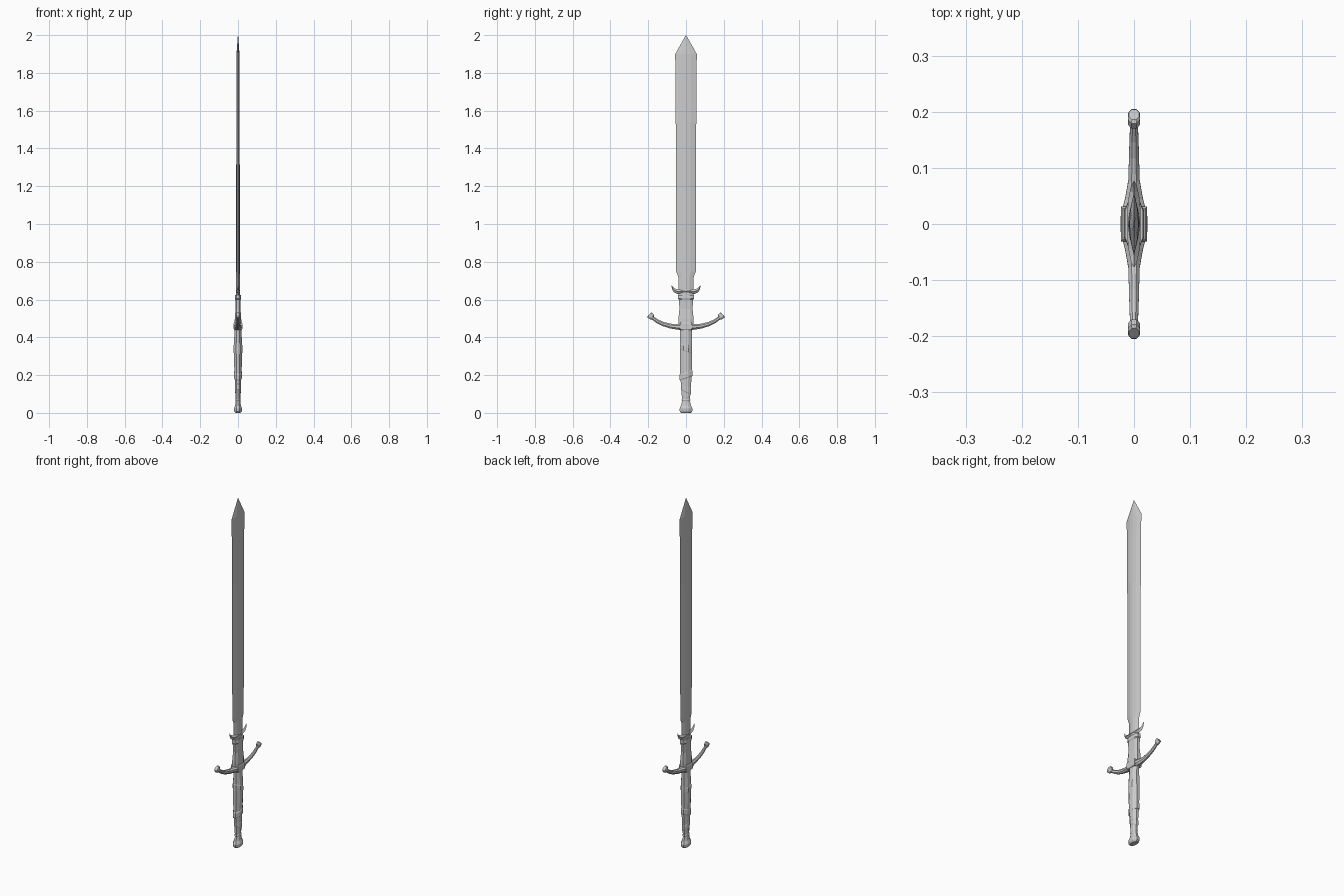
import bpy, bmesh
from math import cos, sin, pi, radians, atan2, degrees

if "Cube" in bpy.data.objects:
    bpy.data.objects.remove(bpy.data.objects["Cube"])

def ngon(n):
    r = 1 / cos(pi / n)
    return [(r * cos(2 * pi * (i + .5) / n), r * sin(2 * pi * (i + .5) / n)) for i in range(n)]

OCT, BOX = ngon(8), ngon(4)
DIAMOND = [(1, 0), (0, 1), (-1, 0), (0, -1)]
BLADE = [(.8, -.45), (1, 0), (.8, .45), (0, 1), (-.8, .45), (-1, 0), (-.8, -.45), (0, -1)]
SOFT_BOX = [(1, -.6), (1, .6), (.55, 1), (-.55, 1), (-1, .6), (-1, -.6), (-.55, -1), (.55, -1)]

def loft(name, section, rings):
    """rings: (y, z, half x, half width, tilt of the section in the yz plane)"""
    bm = bmesh.new()
    prev, n = None, len(section)
    for k, (y, z, hx, hv, a) in enumerate(rings):
        c, s = cos(radians(a)), sin(radians(a))
        cur = [bm.verts.new((u * hx, y + v * hv * c, z + v * hv * s)) for u, v in section]
        if prev:
            for i in range(n):
                bm.faces.new((prev[i], prev[(i + 1) % n], cur[(i + 1) % n], cur[i]))
        if k in (0, len(rings) - 1):
            bm.faces.new(cur)
        prev = cur
    bmesh.ops.recalc_face_normals(bm, faces=bm.faces)
    me = bpy.data.meshes.new(name)
    bm.to_mesh(me)
    bm.free()
    ob = bpy.data.objects.new(name, me)
    bpy.context.collection.objects.link(ob)
    return ob

def upright(name, section, rows, tilt=0):
    return loft(name, section, [(0, z, hx, hy, tilt) for z, hx, hy in rows])

def symmetric_bar(name, section, half):
    """half: (y, z, half x, half width) from the middle outwards, mirrored in y"""
    pts = [(-y, z, hx, hv) for y, z, hx, hv in reversed(half)] + half
    rings = []
    for i, p in enumerate(pts):
        a, b = pts[max(i - 1, 0)], pts[min(i + 1, len(pts) - 1)]
        rings.append((*p, degrees(atan2(b[1] - a[1], b[0] - a[0])) + 90))
    return loft(name, section, rings)

# blade with a stepped-in base and a short point
upright("blade", BLADE, [(.60, .011, .039), (.72, .011, .041), (.75, .010, .052),
                         (1.52, .009, .053), (1.54, .009, .056), (1.90, .008, .057), (2.0, .0008, .0008)])

# upturned hooks above the covered blade base
symmetric_bar("blade_hooks", DIAMOND, [(.02, .642, .012, .014), (.045, .643, .010, .013),
                                       (.060, .648, .007, .010), (.069, .659, .005, .006),
                                       (.076, .674, .001, .001)])

# leather cover on the blade base
upright("blade_base_cover", SOFT_BOX, [(.47, .018, .040), (.50, .017, .040), (.55, .013, .035),
                                       (.60, .014, .037), (.605, .017, .042), (.625, .016, .041)])

# curved crossguard with flared ends
symmetric_bar("crossguard", OCT, [(.025, .455, .021, .017), (.045, .456, .016, .015),
                                  (.078, .459, .010, .013), (.12, .470, .009, .011),
                                  (.15, .484, .008, .010), (.176, .502, .007, .009),
                                  (.182, .508, .011, .017), (.192, .518, .011, .018),
                                  (.195, .521, .009, .013)])
upright("guard_block", BOX, [(.438, .020, .028), (.444, .023, .031), (.472, .023, .031), (.478, .020, .028)])

# grip and its slanted wraps
upright("grip", OCT, [(.05, .012, .020), (.10, .013, .023), (.18, .017, .029), (.22, .019, .031),
                      (.33, .023, .033), (.36, .022, .031), (.44, .018, .031)])
for i, (z, hx, hy, tilt) in enumerate([(.34, .024, .035, -22), (.20, .021, .036, 18), (.125, .016, .029, -25)]):
    upright("grip_wrap_%d" % (i + 1), OCT, [(z - .018, hx - .003, hy - .003), (z - .012, hx, hy),
                                           (z + .012, hx, hy), (z + .018, hx - .003, hy - .003)], tilt)

# flared pommel
upright("pommel", OCT, [(0, .014, .026), (.008, .020, .033), (.022, .022, .034), (.04, .015, .026),
                        (.062, .012, .021), (.068, .014, .023), (.075, .012, .021)])
